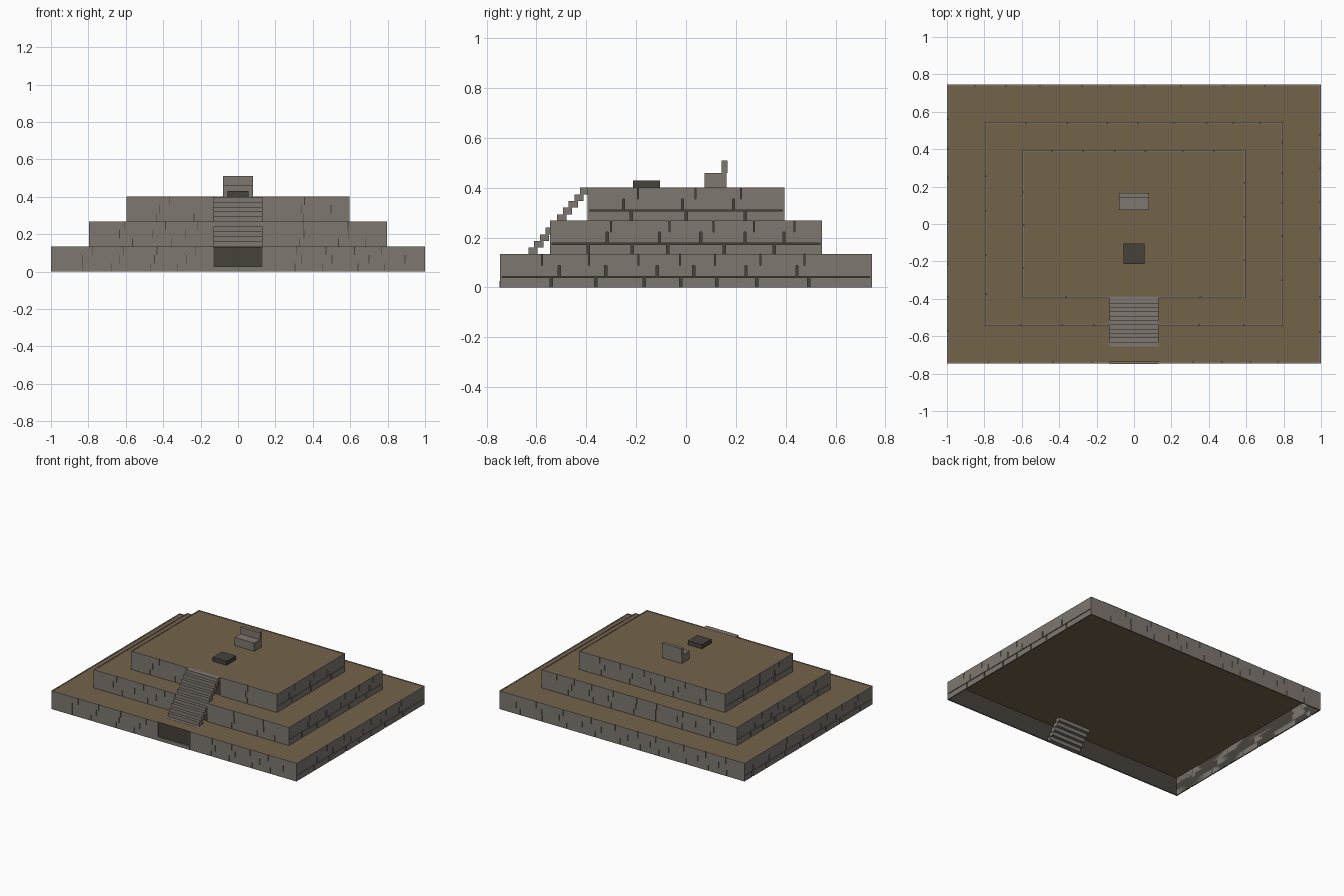
import bpy, bmesh, random
from mathutils import Matrix, Vector

random.seed(7)
if "Cube" in bpy.data.objects:
    bpy.data.objects.remove(bpy.data.objects["Cube"])


def material(name, rgb):
    m = bpy.data.materials.new(name)
    m.use_nodes = True
    m.diffuse_color = (*rgb, 1)
    m.node_tree.nodes["Principled BSDF"].inputs["Base Color"].default_value = (*rgb, 1)
    return m


STONE = material("grey stone", (0.21, 0.185, 0.16))
MORTAR = material("dark mortar", (0.062, 0.054, 0.044))
EARTH = material("brown earth", (0.175, 0.125, 0.067))


def add_box(bm, x0, x1, y0, y1, z0, z1):
    lo, hi = Vector((x0, y0, z0)), Vector((x1, y1, z1))
    mat = Matrix.Translation((lo + hi) / 2) @ Matrix.Diagonal((*(hi - lo), 1))
    return bmesh.ops.create_cube(bm, size=1, matrix=mat)["verts"]


def finish(bm, name, *mats):
    mesh = bpy.data.meshes.new(name)
    bm.to_mesh(mesh)
    bm.free()
    for m in mats:
        mesh.materials.append(m)
    ob = bpy.data.objects.new(name, mesh)
    bpy.context.collection.objects.link(ob)
    return ob


RISE = 0.4 / 3          # height of one tier
COURSE = RISE / 3       # height of one stone course
SKIN = 0.008            # stone facing thickness
STAIR_HALF = 0.13


def split(a, b, gap):
    """Cut a run into stones of random length, separated by gaps."""
    start = a
    while start < b:
        end = start + random.uniform(0.14, 0.24)
        if end > b - 0.08:
            end = b
        yield start, (end - gap if end < b else b)
        start = end


def core(index, hx, hy):
    # hollow mortar body with an earth terrace on top
    z0 = index * RISE
    bm = bmesh.new()
    add_box(bm, -hx, hx, -hy, hy, z0, z0 + RISE - 0.001)
    bm.normal_update()
    bmesh.ops.delete(bm, geom=[f for f in bm.faces if f.normal.z < -0.5], context="FACES_ONLY")
    for f in bm.faces:
        f.material_index = 1 if f.normal.z > 0.5 else 0
    finish(bm, f"tier_{index + 1}_core", MORTAR, EARTH)


def facing(index, hx, hy):
    # three courses of stones on every side, open behind the stairs
    bm = bmesh.new()
    ix, iy = hx - SKIN, hy - SKIN
    for row in range(3):
        z0 = index * RISE + row * COURSE
        z1 = z0 + COURSE + (0.001 if row == 2 else 0)
        for a, b in ((-hx, -STAIR_HALF), (STAIR_HALF, hx)):
            for s, e in split(a, b, 0.004):
                add_box(bm, s, e, -hy, -iy, z0, z1)
        for s, e in split(-hx, hx, 0.004):
            add_box(bm, s, e, iy, hy, z0, z1)
        gap = (0.01, 0.009, 0.004)[row]
        joint = 0.005 if row == 0 else 0
        for sign in (-1, 1):
            for s, e in split(-iy, iy, gap):
                add_box(bm, *sorted((sign * ix, sign * hx)), s, e, z0, z1 - joint)
    finish(bm, f"tier_{index + 1}_stones", STONE)


# Stepped platform
for i, (hx, hy) in enumerate(((1.0, 0.747), (0.797, 0.546), (0.596, 0.396))):
    core(i, hx - SKIN, hy - SKIN)
    facing(i, hx, hy)

# Straight stair climbing through the lower tiers
STEPS = 15
bm = bmesh.new()
for i in range(STEPS):
    y, z = -0.748 + i * 0.0231, i * 0.4 / STEPS
    add_box(bm, -STAIR_HALF, STAIR_HALF, y, y + 0.037, z, z + 0.4 / STEPS)
finish(bm, "stairs", STONE)

# Seat with a backrest
bm = bmesh.new()
add_box(bm, -0.08, 0.08, 0.075, 0.162, 0.4, 0.46)
add_box(bm, -0.08, 0.08, 0.142, 0.166, 0.46, 0.51)
finish(bm, "throne", STONE)

# Low dark altar block
bm = bmesh.new()
add_box(bm, -0.057, 0.057, -0.213, -0.105, 0.4, 0.43)
finish(bm, "altar", MORTAR)
